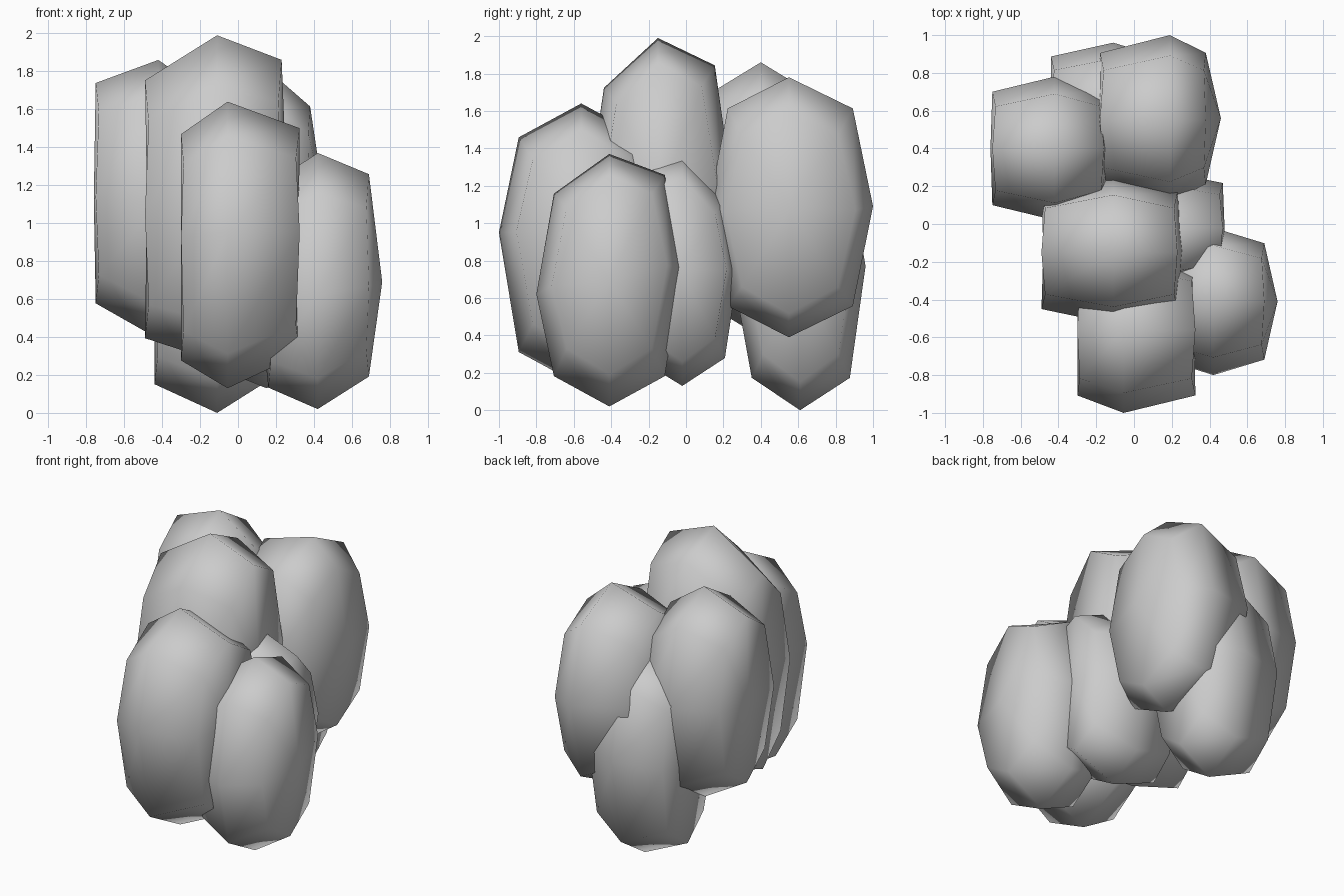
import bpy, bmesh

if "Cube" in bpy.data.objects:
    bpy.data.objects.remove(bpy.data.objects["Cube"])


# Plump faceted lobe: middle octagon, two smaller end octagons, two end points
# xs = left point, left ring, middle, right ring, right point
# ys = front, peak, back; zs = bottom, top; side_z = front and back bulge heights
# tilt = lean of the shoulders; slope = rise of the end rings from left to right
def kernel(name, xs, ys, zs, side_z, tilt=0.0, slope=0.0):
    pl, rl, xm, rr, pr = xs
    y0, yp, y1 = ys
    z0, z1 = zs
    zc, hz = (z0 + z1) / 2, (z1 - z0) / 2
    d = 0.76
    yf, yb = yp + (y0 - yp) * d, yp + (y1 - yp) * d
    octagon = [
        (yp, z1), (yb, zc + hz * d + tilt), (y1, side_z[1]), (yb, zc - hz * d),
        (yp, z0), (yf, zc - hz * d), (y0, side_z[0]), (yf, zc + hz * d - tilt)]
    bm = bmesh.new()

    def ring(x, flat, diag):
        out = []
        for i, (y, z) in enumerate(octagon):
            s = diag if i % 2 else flat
            out.append(bm.verts.new((x, yp + (y - yp) * s, zc + (z - zc) * s + slope * (x - xm))))
        return out

    left, mid, right = ring(rl, .79, .77), ring(xm, 1, 1), ring(rr, .79, .77)
    for a, b in ((left, mid), (mid, right)):
        for i in range(8):
            j = (i + 1) % 8
            bm.faces.new((a[i], a[j], b[j], b[i]))
    # End caps made of four quads around one point
    for r, x in ((left, pl), (right, pr)):
        tip = bm.verts.new((x, (y0 + y1) / 2, sum(side_z) / 2))
        for i in range(0, 8, 2):
            bm.faces.new((tip, r[i], r[i + 1], r[(i + 2) % 8]))
    # Corner vertices sit slightly inward
    for r in (left, right):
        for v in r[1::2]:
            v.co.x += (xm - v.co.x) * 0.05
    bmesh.ops.recalc_face_normals(bm, faces=bm.faces)
    for f in bm.faces:
        f.smooth = True
    me = bpy.data.meshes.new(name)
    bm.to_mesh(me)
    bm.free()
    ob = bpy.data.objects.new(name, me)
    bpy.context.collection.objects.link(ob)
    return ob


# Upper lobes
kernel("top_lobe", (-.48, -.49, -.11, .23, .26), (-.53, -.15, .25), (.27, 1.99), (1.10, 1.17), .06, .15)
kernel("upper_left_lobe", (-.76, -.75, -.42, -.16, -.12), (.02, .40, .78), (.39, 1.86), (1.10, 1.15), 0, -.10)
kernel("upper_back_lobe", (-.20, -.18, .19, .38, .46), (.12, .55, 1.0), (.39, 1.78), (1.08, 1.09), 0, -.10)

# Lower lobes
kernel("front_lobe", (-.30, -.30, -.055, .325, .32), (-1.0, -.56, -.12), (.13, 1.64), (.95, .92), 0, .05)
kernel("lower_right_lobe", (.10, .16, .42, .69, .76), (-.80, -.41, -.02), (.02, 1.37), (.62, .76), .05, .11)
kernel("middle_lobe", (-.22, -.18, .15, .47, .48), (-.34, -.02, .28), (.13, 1.37), (.75, .75), -.08)
kernel("lower_back_lobe", (-.44, -.44, -.11, .13, .16), (.27, .61, .96), (0, 1.44), (.62, .77))
